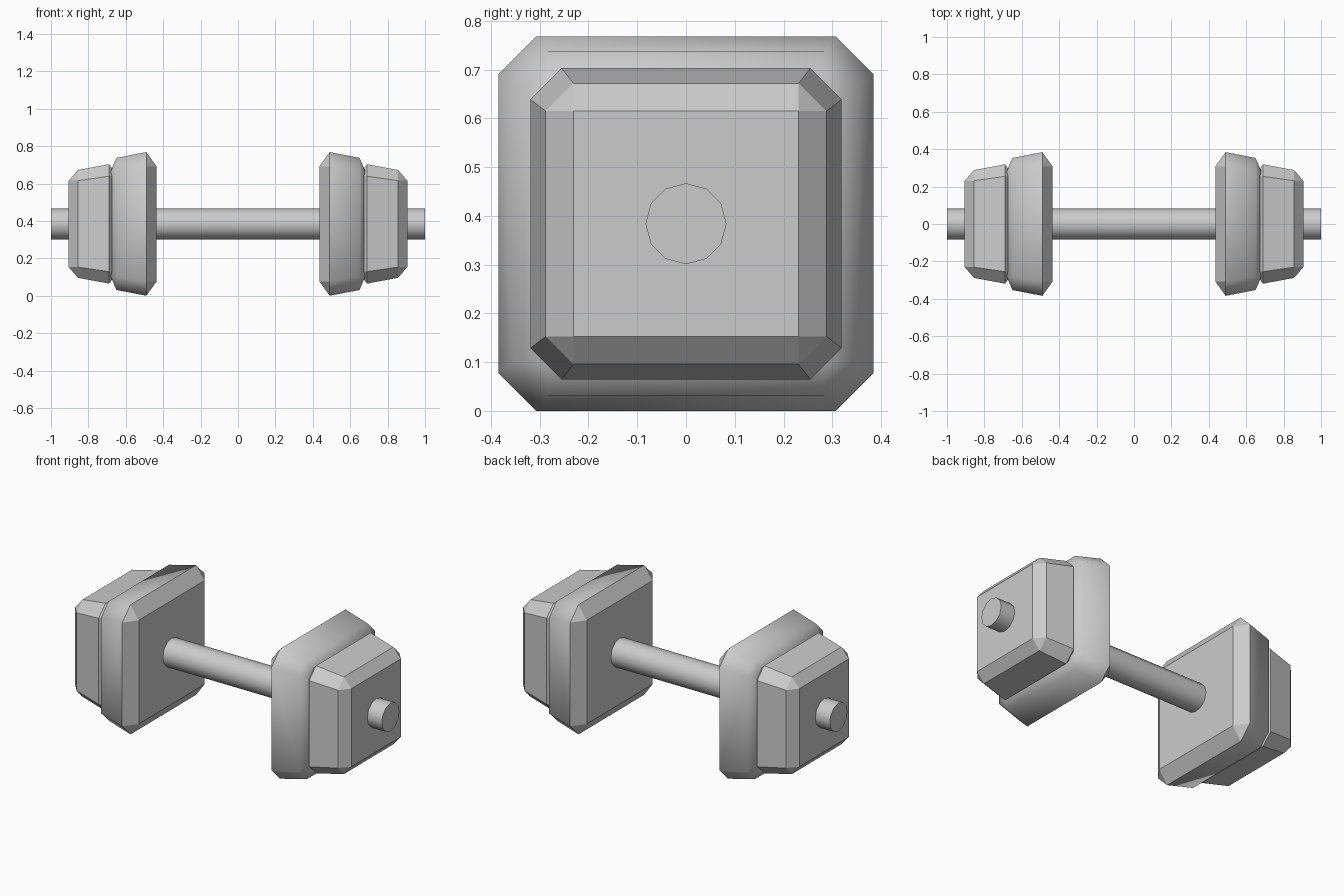
import bpy, bmesh
from math import pi, sin, cos, radians

if "Cube" in bpy.data.objects:
    bpy.data.objects.remove(bpy.data.objects["Cube"])

CZ = 0.384  # height of the bar axis


def octagon(x, half, flat):
    """Square ring with cut corners; half == flat gives a plain square."""
    h, f = half, flat
    pts = [(h, -f), (h, f), (f, h), (-f, h), (-h, f), (-h, -f), (-f, -h), (f, -h)]
    return [(x, y, CZ + z) for y, z in pts]


def circle(x, r, n):
    return [(x, r * cos(2 * pi * i / n), CZ + r * sin(2 * pi * i / n)) for i in range(n)]


def loft(name, rings, mirror=False, smooth=None):
    bm = bmesh.new()
    loops = [[bm.verts.new(p) for p in r] for r in rings]
    n = len(rings[0])
    for a, b in zip(loops, loops[1:]):
        for i in range(n):
            j = (i + 1) % n
            bm.faces.new((a[i], a[j], b[j], b[i]))
    bm.faces.new(loops[0])
    bm.faces.new(loops[-1])
    bmesh.ops.remove_doubles(bm, verts=bm.verts[:], dist=1e-4)
    bmesh.ops.recalc_face_normals(bm, faces=bm.faces[:])
    if smooth:
        smooth(bm)
    me = bpy.data.meshes.new(name)
    bm.to_mesh(me)
    bm.free()
    ob = bpy.data.objects.new(name, me)
    bpy.context.collection.objects.link(ob)
    if mirror:
        ob.modifiers.new("mirror", 'MIRROR').use_axis[0] = True
    return ob


def smooth_rim(bm):
    """Soft outer side, crisp bevel on the hand side."""
    for f in bm.faces:
        f.smooth = f.calc_center_median().x > 0.5 and abs(f.normal.x) < 0.99
    for e in bm.edges:
        e.smooth = all(f.smooth for f in e.link_faces)


def smooth_bar(bm):
    for f in bm.faces:
        f.smooth = abs(f.normal.x) < 0.5
    for e in bm.edges:
        e.smooth = e.calc_face_angle(0) < radians(40)


# Handle bar
loft("bar", [circle(-1, 0.083, 12), circle(1, 0.083, 12)], smooth=smooth_bar)

# Large inner weights
loft("inner_weight", [octagon(0.435, 0.307, 0.307), octagon(0.49, 0.384, 0.307),
                      octagon(0.65, 0.353, 0.283), octagon(0.68, 0.283, 0.283)],
     mirror=True, smooth=smooth_rim)

# Small outer weights
loft("outer_weight", [octagon(0.64, 0.255, 0.255), octagon(0.69, 0.319, 0.255),
                      octagon(0.856, 0.288, 0.231), octagon(0.905, 0.231, 0.231)],
     mirror=True)
